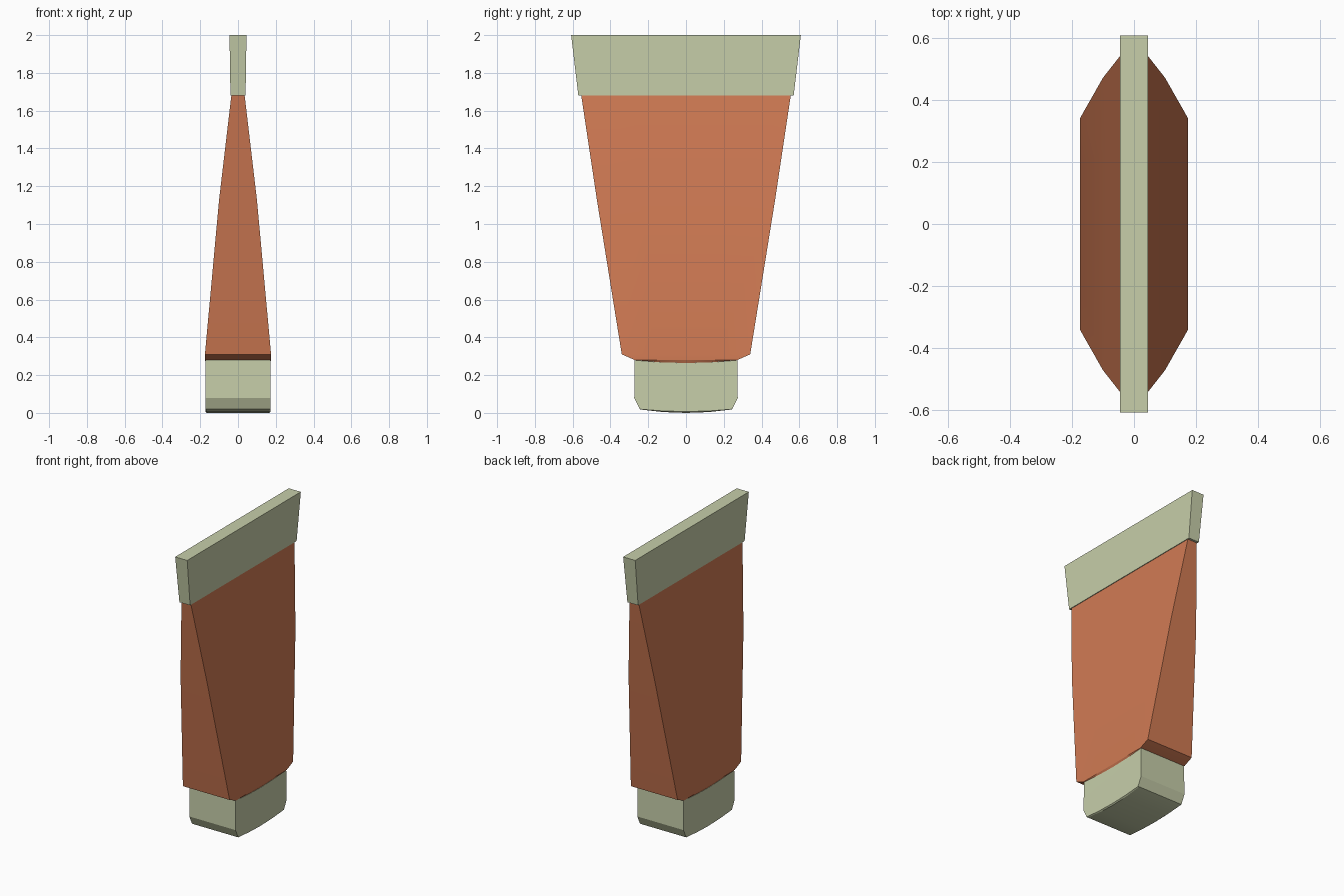
import bpy, bmesh, math

cube = bpy.data.objects.get("Cube")
if cube:
    bpy.data.objects.remove(cube, do_unlink=True)


def make_material(name, color):
    mat = bpy.data.materials.new(name)
    mat.use_nodes = True
    mat.diffuse_color = color
    bsdf = mat.node_tree.nodes["Principled BSDF"]
    bsdf.inputs["Base Color"].default_value = color
    bsdf.inputs["Roughness"].default_value = 0.6
    return mat


orange = make_material("terracotta orange", (0.63, 0.195, 0.087, 1))
cream = make_material("pale sage", (0.57, 0.62, 0.40, 1))

STEPS = [-1, -0.5, 0, 0.5, 1]


def loft(name, rows, mat):
    """Box-like loft; each row is (half x, half y, edge height, sag at centre)."""
    bm = bmesh.new()
    rings = []
    for hx, hy, z, sag in rows:
        side = [(hx, hy * t, z - sag * (1 - t * t)) for t in STEPS]
        back = [(-x, y, h) for x, y, h in reversed(side)]
        rings.append([bm.verts.new(p) for p in side + back])
    n = len(rings[0])
    for low, high in zip(rings, rings[1:]):
        for i in range(n):
            j = (i + 1) % n
            bm.faces.new((low[i], low[j], high[j], high[i]))
    # Close both ends with strips
    for ring in (rings[0], rings[-1]):
        for i in range(len(STEPS) - 1):
            bm.faces.new((ring[i], ring[i + 1], ring[n - 2 - i], ring[n - 1 - i]))
    bmesh.ops.recalc_face_normals(bm, faces=bm.faces)
    mesh = bpy.data.meshes.new(name)
    bm.to_mesh(mesh)
    bm.free()
    mesh.materials.append(mat)
    obj = bpy.data.objects.new(name, mesh)
    bpy.context.collection.objects.link(obj)
    bpy.ops.object.select_all(action="DESELECT")
    obj.select_set(True)
    bpy.context.view_layer.objects.active = obj
    bpy.ops.object.shade_smooth_by_angle(angle=math.radians(20))
    return obj


# Screw cap with a rounded underside
loft("cap", [(0.165, 0.235, 0.017, 0.017), (0.173, 0.245, 0.02, 0.013),
             (0.173, 0.274, 0.08, 0), (0.171, 0.272, 0.279, 0.015)], cream)

# Tapered tube body, wide and thin at the top
loft("tube_body", [(0.169, 0.268, 0.279, 0.015), (0.175, 0.272, 0.28, 0),
                   (0.175, 0.34, 0.31, 0), (0.1, 0.472, 1.13, 0),
                   (0.034, 0.556, 1.69, 0)], orange)

# Flat crimped seal
loft("crimped_end", [(0.04, 0.57, 1.68, 0), (0.045, 0.608, 2, 0)], cream)
